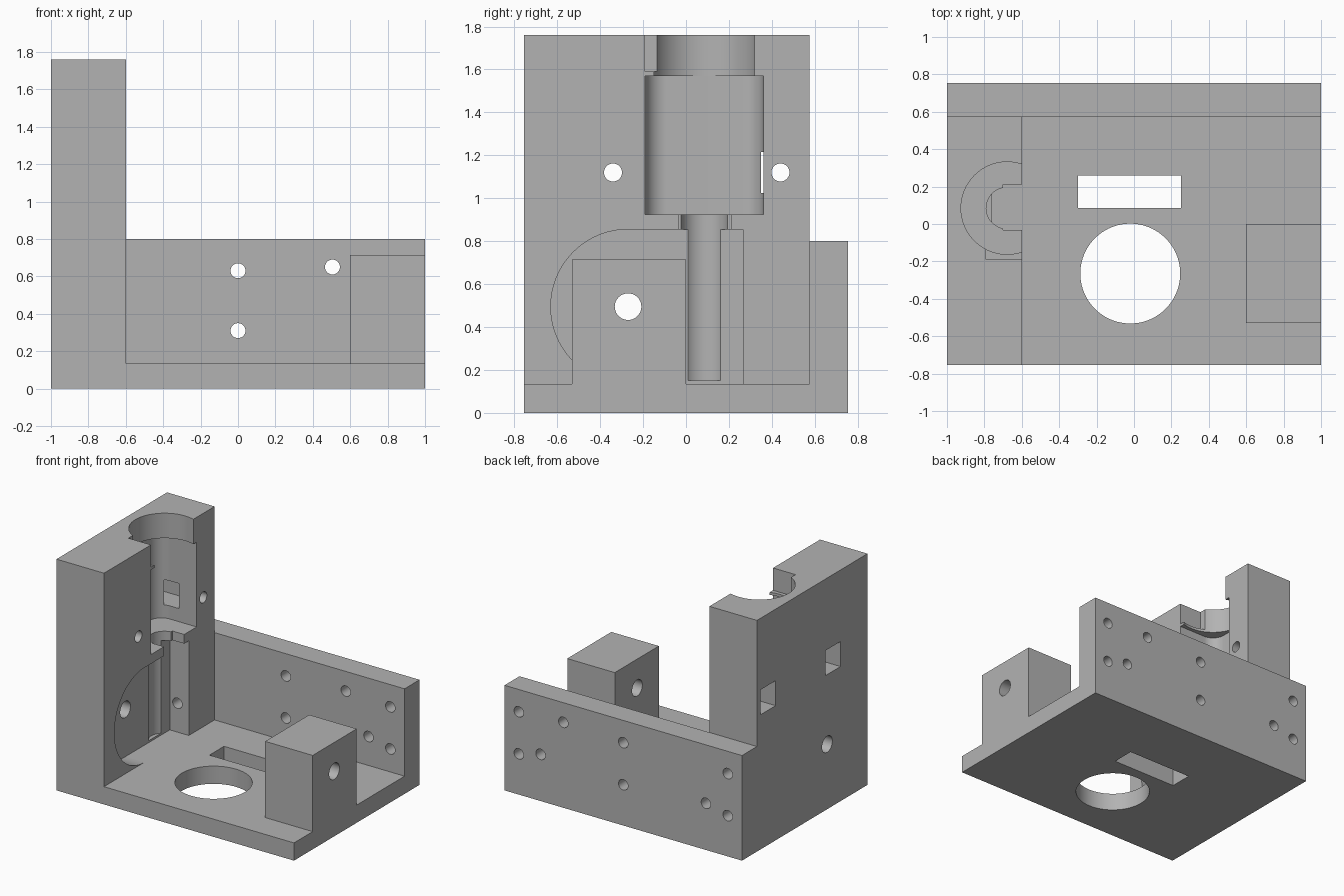
import bpy, bmesh, math
from mathutils import Matrix, Vector

cube = bpy.data.objects.get("Cube")
if cube:
    bpy.data.objects.remove(cube, do_unlink=True)

grey = bpy.data.materials.new("plain_grey")
grey.use_nodes = True
colour = (0.45, 0.45, 0.45, 1)
grey.diffuse_color = colour
grey.node_tree.nodes["Principled BSDF"].inputs["Base Color"].default_value = colour


def add(name, bm):
    bmesh.ops.recalc_face_normals(bm, faces=bm.faces)
    mesh = bpy.data.meshes.new(name)
    bm.to_mesh(mesh)
    bm.free()
    mesh.materials.append(grey)
    ob = bpy.data.objects.new(name, mesh)
    bpy.context.collection.objects.link(ob)
    return ob


def box(name, x, y, z, corner=0):
    """Box from (low, high) ranges, with optional rounded vertical edges."""
    bm = bmesh.new()
    bmesh.ops.create_cube(bm, size=1)
    for v in bm.verts:
        v.co = Vector([r[0] if c < 0 else r[1] for c, r in zip(v.co, (x, y, z))])
    if corner:
        edges = [e for e in bm.edges
                 if abs(e.verts[0].co.z - e.verts[1].co.z) > 0.01]
        bmesh.ops.bevel(bm, geom=edges, offset=corner, segments=12,
                        profile=0.5, affect='EDGES')
    return add(name, bm)


def cylinder(name, axis, centre, span, radius, sides=64):
    """Cylinder along an axis; centre holds the other two coordinates in order."""
    bm = bmesh.new()
    bmesh.ops.create_cone(bm, cap_ends=True, segments=sides, radius1=radius,
                          radius2=radius, depth=span[1] - span[0])
    if axis == 'X':
        bm.transform(Matrix.Rotation(math.pi / 2, 4, 'Y'))
    elif axis == 'Y':
        bm.transform(Matrix.Rotation(math.pi / 2, 4, 'X'))
    place = list(centre)
    place.insert('XYZ'.index(axis), sum(span) / 2)
    bm.transform(Matrix.Translation(place))
    return add(name, bm)


def cut(target, cutters):
    for c in cutters:
        mod = target.modifiers.new("cut", 'BOOLEAN')
        mod.operation = 'DIFFERENCE'
        mod.solver = 'EXACT'
        mod.object = c
        c.hide_render = True
    bpy.ops.object.select_all(action='DESELECT')
    bpy.context.view_layer.objects.active = target
    target.select_set(True)
    for mod in list(target.modifiers):
        bpy.ops.object.modifier_apply(modifier=mod.name)
    bpy.ops.object.shade_smooth_by_angle(angle=math.radians(25))


# Solid parts
FLOOR = 0.135
base = box("base_plate", (-1, 1), (-0.755, 0.755), (0, FLOOR))
back = box("back_wall", (-1, 1), (0.575, 0.755), (FLOOR, 0.8))
tower = box("motor_tower", (-1, -0.6), (-0.755, 0.575), (FLOOR, 1.76))
block = box("bearing_block", (0.6, 1), (-0.53, 0), (FLOOR, 0.715))

# Base openings
base_cuts = [
    cylinder("round_opening", 'Z', (-0.02, -0.265), (-0.1, 0.3), 0.267, 96),
    box("slot_opening", (-0.3, 0.25), (0.085, 0.26), (-0.1, 0.3)),
]

# Screw holes in the back wall, some reaching into the tower
holes = [(0, 0.63), (0, 0.31), (0.505, 0.65)]
for s in (-1, 1):
    holes += [(s * 0.88, 0.63), (s * 0.88, 0.31), (s * 0.696, 0.355)]
screws = [cylinder("screw_hole", 'Y', h, (0.25, 0.8), 0.04, 32) for h in holes]

# Axle hole through tower and block
axle = cylinder("axle_hole", 'X', (-0.27, 0.495), (-1.2, 1.2), 0.062, 40)

# Motor pocket, collar, shaft channel and wheel recess
MID = 0.085
tower_cuts = [
    box("motor_pocket", (-0.926, -0.4), (-0.19, 0.36), (0.925, 1.57), 0.1),
    cylinder("collar", 'Z', (-0.678, MID), (1.5, 1.9), 0.247, 96),
    box("collar_notch", (-0.79, -0.5), (-0.19, -0.08), (1.59, 1.9)),
    cylinder("shaft_channel", 'Z', (-0.68, MID), (0.15, 1), 0.11),
    box("shaft_slot", (-0.7, -0.5), (-0.033, 0.21), (0.83, 1)),
    cylinder("wheel_recess", 'X', (-0.27, 0.495), (-0.76, -0.5), 0.36, 96),
    box("gear_recess", (-0.76, -0.5), (-0.27, 0.265), (0.1, 0.855)),
]

# Clamp screws with square nut traps on the outer face
for y in (-0.34, 0.44):
    tower_cuts += [
        cylinder("clamp_hole", 'X', (y, 1.12), (-1.2, -0.4), 0.042, 32),
        box("nut_trap", (-1.2, -0.75), (y - 0.09, y + 0.09), (1.025, 1.215)),
    ]

cut(base, base_cuts)
cut(back, screws)
cut(tower, tower_cuts + [axle] + [s for s, h in zip(screws, holes) if h[0] < -0.6])
cut(block, [axle])

# Remove the cutters
for ob in base_cuts + screws + tower_cuts + [axle]:
    bpy.data.objects.remove(ob, do_unlink=True)
